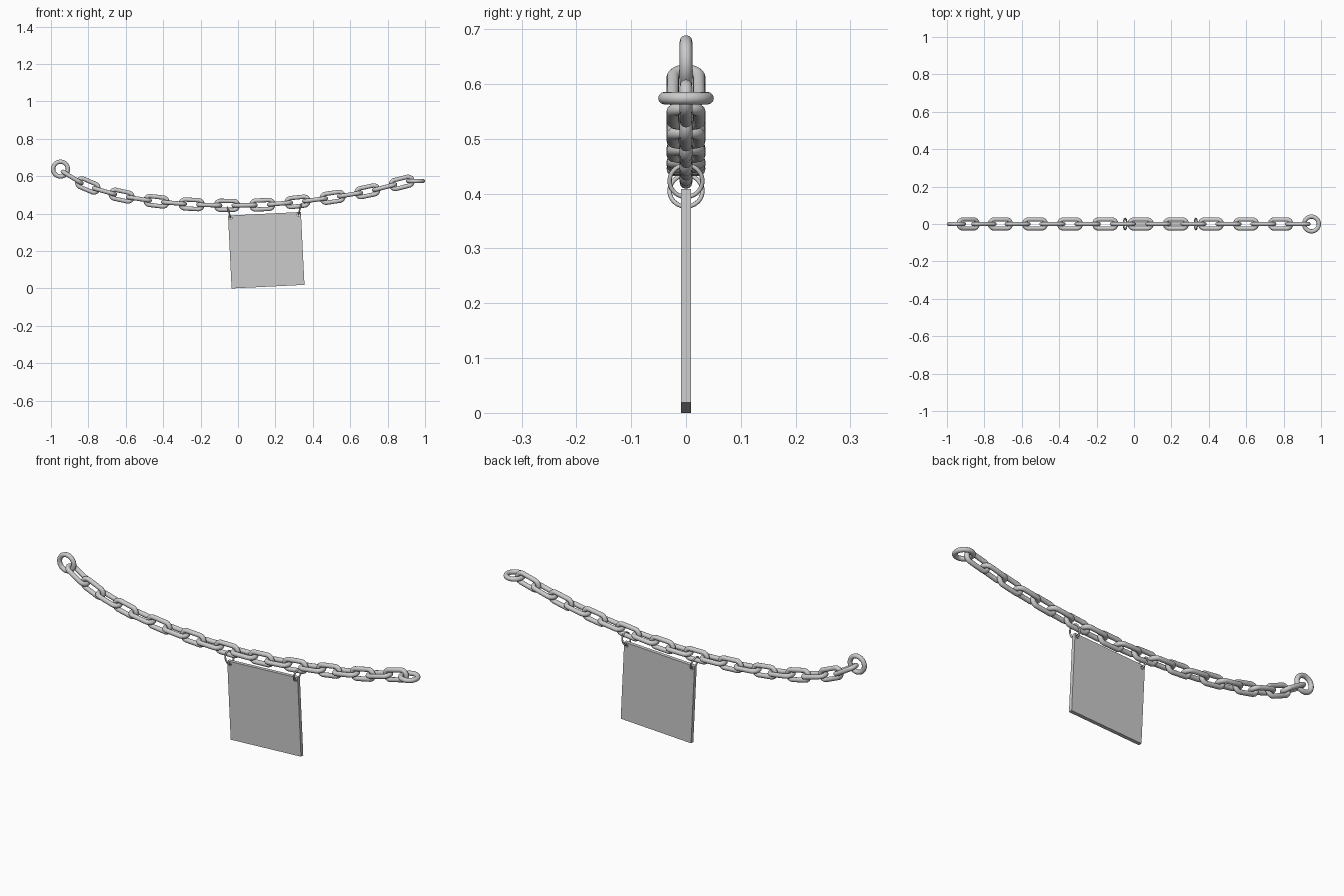
import bpy, math
from mathutils import Vector, Matrix

if "Cube" in bpy.data.objects:
    bpy.data.objects.remove(bpy.data.objects["Cube"])

WIRE = 0.0115          # chain wire radius
LINK_R = 0.024         # centreline radius of link ends
N_LINKS = 20


def ring(name, loc, major, minor, rot, stretch=0.0, segs=32, sides=12):
    """Torus; with stretch it becomes a straight-sided chain link along local x."""
    bpy.ops.mesh.primitive_torus_add(major_segments=segs, minor_segments=sides,
                                     major_radius=major, minor_radius=minor)
    ob = bpy.context.object
    ob.name = name
    me = ob.data
    me.transform(Matrix.Rotation(math.pi / segs, 4, 'Z'))
    for v in me.vertices:
        v.co.x += math.copysign(stretch, v.co.x)
    me.transform(rot)
    ob.location = loc
    for p in me.polygons:
        p.use_smooth = True
    return ob


# sagging chain path (x, z)
path = [(-.927, .618), (-.803, .548), (-.621, .495), (-.43, .465), (-.242, .449),
        (-.054, .444), (.132, .447), (.32, .463), (.506, .487), (.693, .519),
        (.88, .566), (.921, .576)]
pts = [Vector((x, 0, z)) for x, z in path]
ext = [2 * pts[0] - pts[1]] + pts + [2 * pts[-1] - pts[-2]]
fine = []
for a, b, c, d in zip(ext, ext[1:], ext[2:], ext[3:]):
    for k in range(20):
        t = k / 20
        fine.append(0.5 * (2 * b + (c - a) * t + (2 * a - 5 * b + 4 * c - d) * t * t
                           + (3 * b - a - 3 * c + d) * t ** 3))
fine.append(pts[-1])
dist = [0.0]
for a, b in zip(fine, fine[1:]):
    dist.append(dist[-1] + (b - a).length)


def at(s):
    for i in range(len(fine) - 1):
        if s <= dist[i + 1]:
            return fine[i].lerp(fine[i + 1], (s - dist[i]) / (dist[i + 1] - dist[i]))
    return fine[-1]


# chain links, alternately flat and upright
pitch = dist[-1] / N_LINKS
stretch = pitch / 2 + WIRE - LINK_R
for i in range(N_LINKS):
    p, q = at(i * pitch), at((i + 1) * pitch)
    rot = Matrix.Rotation(-math.atan2(q.z - p.z, q.x - p.x), 4, 'Y')
    if i % 2:
        rot = rot @ Matrix.Rotation(math.pi / 2, 4, 'X')
    ring(f"chain_link_{i + 1:02d}", (p + q) / 2, LINK_R, WIRE, rot, stretch, 24)

# end rings
ring("left_end_ring", (-.949, 0, .638), .0395, WIRE, Matrix.Rotation(math.pi / 2, 4, 'X'))
ring("right_end_ring", (.949, 0, .574), .0395, WIRE, Matrix.Identity(4))

# hanging plate, slightly tilted
SIDE, THICK, TILT = 0.39, 0.018, math.radians(2.8)
centre = Vector((.151, 0, SIDE / 2 * (math.sin(TILT) + math.cos(TILT))))
plate_rot = Matrix.Rotation(-TILT, 4, 'Y')
bpy.ops.mesh.primitive_cube_add(size=1)
plate = bpy.context.object
plate.name = "sign_plate"
plate.data.transform(plate_rot @ Matrix.Diagonal((SIDE, THICK, SIDE, 1)))
plate.location = centre

# corner holes and the thin hanger rings through them
for side, name, lean in ((-1, "left", -.3), (1, "right", .26)):
    hole = centre + plate_rot @ Vector((side * (SIDE / 2 - .014), 0, SIDE / 2 - .014))
    bpy.ops.mesh.primitive_cylinder_add(vertices=20, radius=.008, depth=.1, location=hole,
                                        rotation=(math.pi / 2, 0, 0))
    cutter = bpy.context.object
    cutter.name = name + "_hole_cutter"
    cutter.hide_render = True
    mod = plate.modifiers.new("hole", 'BOOLEAN')
    mod.operation = 'DIFFERENCE'
    mod.solver = 'EXACT'
    mod.object = cutter
    bpy.context.view_layer.objects.active = plate
    bpy.ops.object.modifier_apply(modifier=mod.name)
    bpy.data.objects.remove(cutter)
    up = Vector((math.sin(lean), 0, math.cos(lean)))
    rot = Matrix.Rotation(lean, 4, 'Y') @ Matrix.Rotation(math.pi / 2, 4, 'Y')
    ring(name + "_hanger_ring", hole + up * .03, .03, .004, rot, 0, 32, 8)
